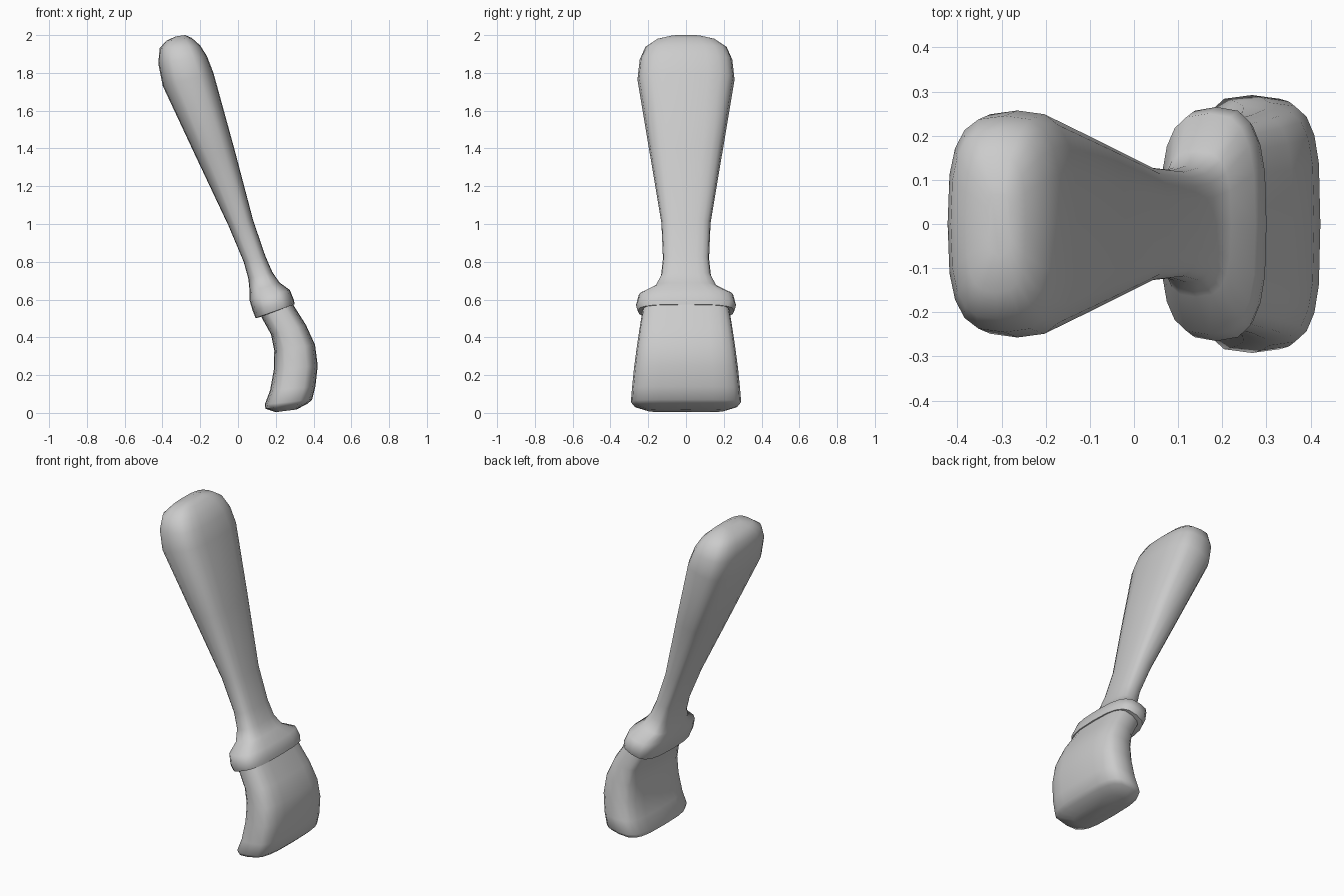
import bpy, bmesh, math
from mathutils import Vector

SIDES = 20


def spow(v, p):
    return math.copysign(abs(v) ** p, v)


def loft(name, sections, exponent):
    """Each section: left (x, z), right (x, z), half width in y."""
    bm = bmesh.new()
    rings = []
    for lx, lz, rx, rz, w in sections:
        a, b = Vector((lx, 0, lz)), Vector((rx, 0, rz))
        mid, half = (a + b) / 2, (b - a) / 2
        ring = []
        for i in range(SIDES):
            t = 2 * math.pi * i / SIDES
            u = spow(math.cos(t), 2 / exponent)
            v = spow(math.sin(t), 2 / exponent)
            ring.append(bm.verts.new(mid + half * u + Vector((0, w * v, 0))))
        rings.append(ring)
    for r0, r1 in zip(rings, rings[1:]):
        for i in range(SIDES):
            j = (i + 1) % SIDES
            bm.faces.new((r0[i], r0[j], r1[j], r1[i]))
    bm.faces.new(rings[0])
    bm.faces.new(rings[-1])
    bmesh.ops.recalc_face_normals(bm, faces=bm.faces)
    mesh = bpy.data.meshes.new(name)
    bm.to_mesh(mesh)
    bm.free()
    ob = bpy.data.objects.new(name, mesh)
    bpy.context.collection.objects.link(ob)
    bpy.ops.object.select_all(action='DESELECT')
    ob.select_set(True)
    bpy.context.view_layer.objects.active = ob
    bpy.ops.object.shade_smooth_by_angle(angle=math.radians(50))
    return ob


# Handle with its flared collar, from the collar's underside to the rounded butt
loft("handle", [
    (0.11, 0.505, 0.285, 0.57, 0.24),
    (0.093, 0.502, 0.30, 0.575, 0.255),
    (0.078, 0.54, 0.295, 0.60, 0.265),
    (0.06, 0.60, 0.275, 0.65, 0.25),
    (0.062, 0.64, 0.22, 0.69, 0.165),
    (0.055, 0.71, 0.182, 0.745, 0.132),
    (0.03, 0.80, 0.145, 0.83, 0.122),
    (-0.05, 0.99, 0.08, 1.02, 0.13),
    (-0.22, 1.35, -0.02, 1.40, 0.192),
    (-0.398, 1.73, -0.13, 1.80, 0.257),
    (-0.422, 1.85, -0.165, 1.89, 0.245),
    (-0.415, 1.93, -0.20, 1.945, 0.215),
    (-0.38, 1.97, -0.245, 1.985, 0.155),
    (-0.33, 1.993, -0.28, 2.0, 0.075),
], 3.0)

# Curved bristle block
loft("bristles", [
    (0.11, 0.54, 0.28, 0.60, 0.225),
    (0.125, 0.505, 0.30, 0.56, 0.232),
    (0.175, 0.415, 0.36, 0.465, 0.247),
    (0.192, 0.33, 0.408, 0.36, 0.261),
    (0.19, 0.23, 0.422, 0.25, 0.275),
    (0.17, 0.12, 0.41, 0.14, 0.286),
    (0.142, 0.045, 0.392, 0.07, 0.292),
    (0.145, 0.022, 0.37, 0.05, 0.275),
    (0.20, 0.004, 0.31, 0.018, 0.20),
], 3.4)
